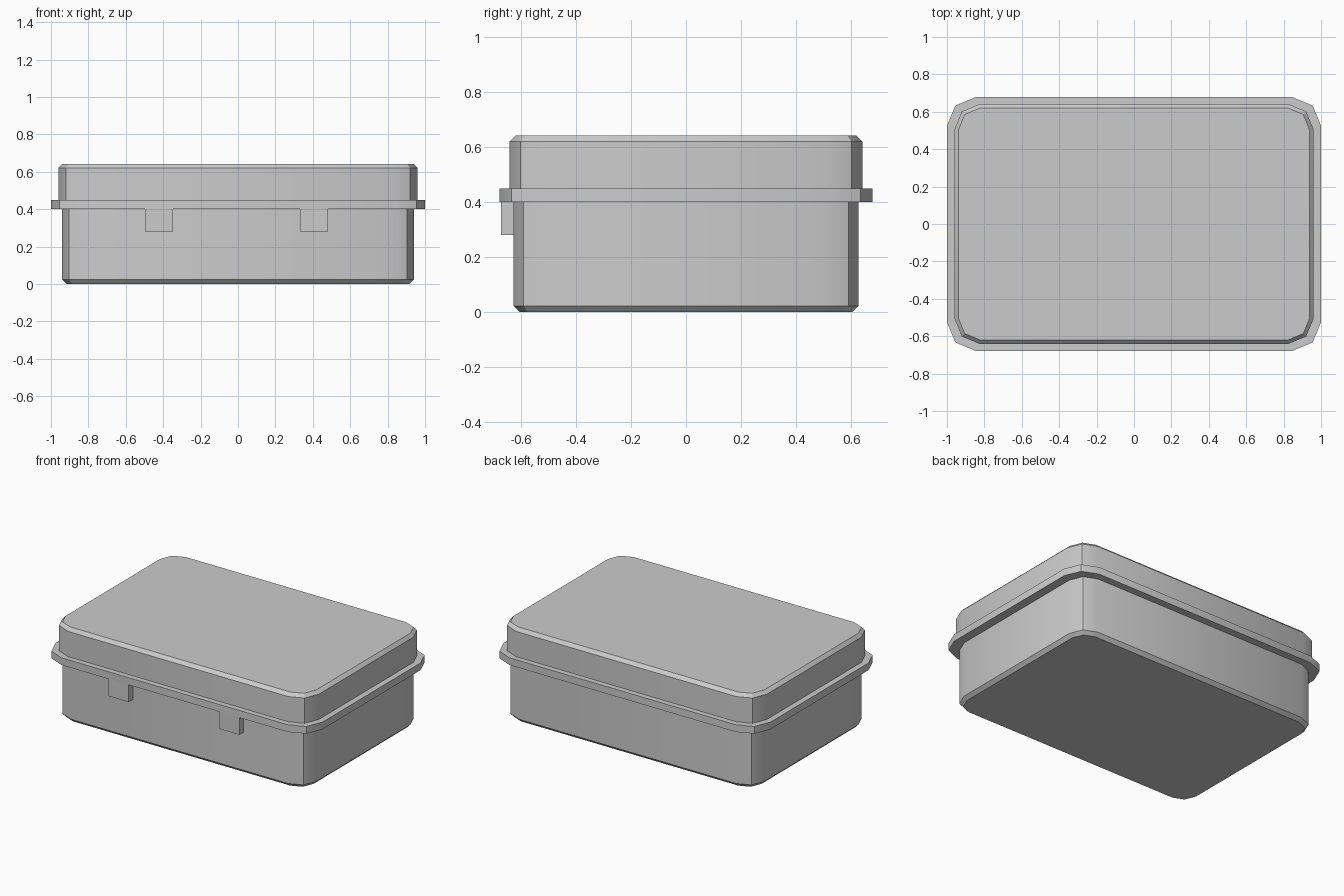
import bpy, bmesh
from math import cos, sin, radians

if "Cube" in bpy.data.objects:
    bpy.data.objects.remove(bpy.data.objects["Cube"])


def outline(bm, hx, hy, r, z):
    """Rounded rectangle ring with two flats per corner, counter-clockwise."""
    ring = []
    for sx, sy, start in ((1, 1, 0), (-1, 1, 90), (-1, -1, 180), (1, -1, 270)):
        for step in (0, 45, 90):
            a = radians(start + step)
            ring.append(bm.verts.new((sx * (hx - r) + r * cos(a),
                                      sy * (hy - r) + r * sin(a), z)))
    return ring


def finish(name, bm):
    mesh = bpy.data.meshes.new(name)
    bm.to_mesh(mesh)
    bm.free()
    obj = bpy.data.objects.new(name, mesh)
    bpy.context.collection.objects.link(obj)
    return obj


def shell(name, profile, cap_bottom=False, cap_top=False):
    """Skin a stack of outlines (half x, half y, corner radius, z)."""
    bm = bmesh.new()
    rings = [outline(bm, *p) for p in profile]
    for low, high in zip(rings, rings[1:]):
        for i in range(len(low)):
            j = (i + 1) % len(low)
            bm.faces.new((low[i], low[j], high[j], high[i]))
    if cap_bottom:
        bm.faces.new(rings[0][::-1])
    if cap_top:
        bm.faces.new(rings[-1])
    obj = finish(name, bm)
    bpy.ops.object.select_all(action='DESELECT')
    obj.select_set(True)
    bpy.context.view_layer.objects.active = obj
    bpy.ops.object.shade_smooth_by_angle(angle=radians(30))
    return obj


# Outlines shared where the parts meet
BASE = (0.94, 0.627, 0.125)
RIM = (1.0, 0.678, 0.153)
LID = (0.96, 0.641, 0.135)

# Lower box with a chamfered bottom edge
shell("base_box", [(0.917, 0.604, 0.102, 0), (*BASE, 0.023), (*BASE, 0.40)],
      cap_bottom=True)

# Projecting rim between box and lid
shell("rim", [(*BASE, 0.40), (*RIM, 0.40), (*RIM, 0.449), (*LID, 0.449)])

# Lid with a chamfered top edge
shell("lid", [(*LID, 0.449), (*LID, 0.62), (0.938, 0.619, 0.113, 0.642)],
      cap_top=True)

# Two latches under the rim on the front
for side, x in (("left", -0.423), ("right", 0.407)):
    bm = bmesh.new()
    bmesh.ops.create_cube(bm, size=1)
    bmesh.ops.scale(bm, vec=(0.15, 0.053, 0.12), verts=bm.verts)
    bmesh.ops.translate(bm, vec=(x, -0.6465, 0.341), verts=bm.verts)
    finish("latch_" + side, bm)
